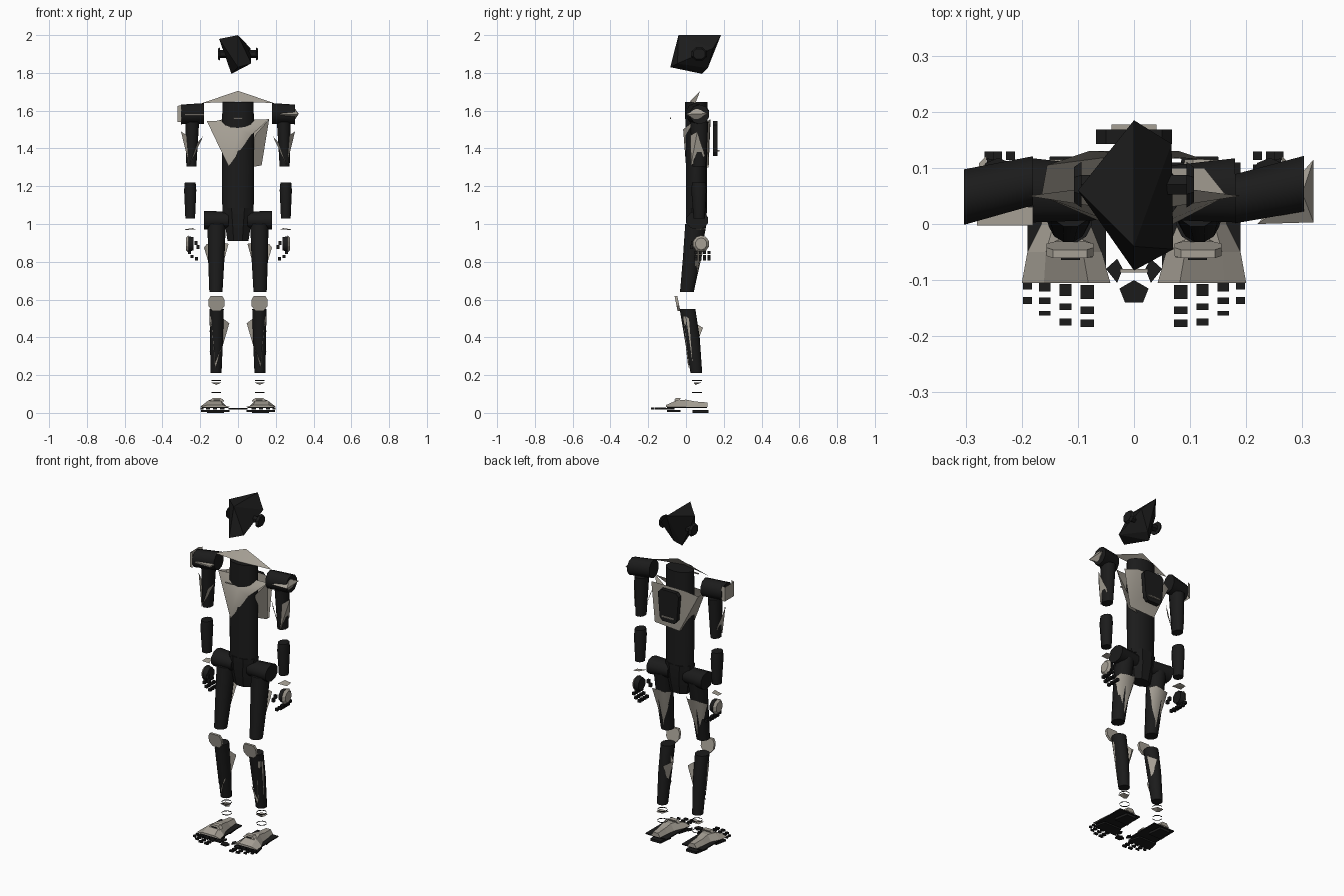
import bpy, bmesh, math
from mathutils import Vector


def material(name, rgb):
    m = bpy.data.materials.new(name)
    m.diffuse_color = (*rgb, 1)
    return m


DARK = material("charcoal", (0.011, 0.011, 0.011))
LIGHT = material("warm_grey", (0.38, 0.35, 0.30))


def finish(name, bm, mat, smooth=0):
    bmesh.ops.recalc_face_normals(bm, faces=bm.faces)
    me = bpy.data.meshes.new(name)
    bm.to_mesh(me)
    bm.free()
    me.materials.append(mat)
    ob = bpy.data.objects.new(name, me)
    bpy.context.collection.objects.link(ob)
    if smooth:
        bpy.ops.object.select_all(action='DESELECT')
        ob.select_set(True)
        bpy.context.view_layer.objects.active = ob
        bpy.ops.object.shade_smooth_by_angle(angle=math.radians(smooth))
    return ob


def tube(name, rings, n, mat, axis='z', smooth=50, caps=True):
    """Loft elliptical rings (x, y, z, r1, r2) along z, x or y."""
    bm = bmesh.new()
    loops = []
    for x, y, z, r1, r2 in rings:
        loop = []
        for i in range(n):
            a = math.tau * (i + 0.5) / n
            u, v = r1 * math.cos(a), r2 * math.sin(a)
            d = {'z': (u, v, 0), 'x': (0, u, v), 'y': (u, 0, v)}[axis]
            loop.append(bm.verts.new(Vector((x, y, z)) + Vector(d)))
        loops.append(loop)
    for a, b in zip(loops, loops[1:]):
        for i in range(n):
            bm.faces.new((a[i], a[(i + 1) % n], b[(i + 1) % n], b[i]))
    if caps:
        bm.faces.new(loops[0])
        bm.faces.new(loops[-1])
    return finish(name, bm, mat, smooth)


def hull(name, pts, mat, smooth=0):
    bm = bmesh.new()
    for p in pts:
        bm.verts.new(p)
    bmesh.ops.convex_hull(bm, input=bm.verts)
    return finish(name, bm, mat, smooth)


def box(name, x, y, z, mat):
    return hull(name, [(a, b, c) for a in x for b in y for c in z], mat)


def sheet(name, pts, faces, mat, smooth=0):
    bm = bmesh.new()
    v = [bm.verts.new(p) for p in pts]
    for f in faces:
        bm.faces.new([v[i] for i in f])
    return finish(name, bm, mat, smooth)


# Head: lopsided faceted block with round ear pods
hull("head", [(0, .185, 2.0), (0, -.04, 2.0), (-.1, .06, 1.98), (.067, .143, 1.93),
              (0, -.083, 1.83), (.07, -.045, 1.85), (-.035, .085, 1.795), (.0, .115, 1.825)], DARK)
for s in (-1, 1):
    tube("ear_stem", [(s * .03, .07, 1.9, .02, .02), (s * .1, .07, 1.9, .02, .02)], 6, DARK, 'x')
    tube("ear_disc", [(s * .094, .07, 1.9, .044, .038), (s * .107, .07, 1.9, .034, .03)], 8, DARK, 'x', 20)

# Torso column and collar plate
tube("torso", [(0, .055, 1.06, .085, .055), (0, .055, 1.3, .088, .056), (0, .055, 1.645, .085, .06)], 14, DARK)
sheet("collar", [(-.19, .05, 1.64), (.19, .05, 1.64), (0, .075, 1.705), (0, .02, 1.648)],
      [(0, 3, 2), (3, 1, 2)], LIGHT, 60)

# Chest shell: folded front, right flank and back plates
sheet("chest_front", [(-.165, .05, 1.545), (.165, .05, 1.555), (-.05, .0, 1.305), (.01, -.015, 1.5), (.07, .0, 1.47)],
      [(0, 2, 3), (0, 3, 1), (3, 2, 4), (3, 4, 1)], LIGHT, 80)
sheet("chest_flank", [(.165, .05, 1.555), (.125, .1, 1.31), (.06, .1, 1.30), (.09, .03, 1.47)],
      [(0, 1, 2, 3)], LIGHT)
sheet("back_plate", [(-.155, .105, 1.53), (-.08, .13, 1.555), (.08, .13, 1.555), (.155, .105, 1.54),
                     (.125, .115, 1.31), (-.04, .12, 1.30)],
      [(0, 1, 5), (1, 2, 4, 5), (2, 3, 4)], LIGHT, 60)
sheet("left_flank", [(-.165, .05, 1.545), (-.155, .105, 1.53), (-.04, .12, 1.30), (-.05, .0, 1.305)],
      [(0, 1, 2, 3)], LIGHT)
box("chest_bar", (-.025, .025), (-.086, -.08), (1.557, 1.563), LIGHT)

# Backpack: chamfered, narrower at the bottom
outline = [(-.05, 1.545), (.05, 1.545), (.068, 1.525), (.056, 1.38), (.04, 1.36),
           (-.04, 1.36), (-.056, 1.38), (-.068, 1.525)]
hull("backpack", [(x, y, z) for x, z in outline for y in (.143, .168)], DARK)
box("backpack_lip", (-.04, .04), (.167, .177), (1.385, 1.392), LIGHT)

# Pelvis
tube("pelvis", [(0, .055, .91, .06, .04), (0, .055, 1.0, .075, .058), (0, .055, 1.085, .09, .06)], 8, DARK, smooth=30)

for s in (-1, 1):
    side = "right" if s > 0 else "left"

    def m(pts):
        return [(s * x, y, z) for x, y, z in pts]

    # Shoulder and hip rods lean the same way on both sides
    iy, oy = (.045, .072) if s > 0 else (.077, .048)
    tube(side + "_shoulder", [(s * .18, iy, 1.585, .046, .055), (s * .303, oy, 1.58, .052, .052)], 10, DARK, 'x')
    tube(side + "_hip", [(s * .05, .055, 1.02, .05, .045), (s * .18, .06, 1.02, .06, .05)], 10, DARK, 'x')
    # Shoulder pad
    if s > 0:
        hull("right_shoulder_pad", [(.22, .0, 1.58), (.32, .003, 1.58), (.32, .115, 1.585),
                                    (.3, .055, 1.613), (.3, .055, 1.55)], LIGHT)
    else:
        sheet("left_shoulder_pad", [(-.3, .0, 1.63), (-.32, .005, 1.625), (-.32, .09, 1.625), (-.3, .095, 1.63),
                                    (-.3, .0, 1.54), (-.32, .005, 1.54), (-.32, .09, 1.54), (-.3, .095, 1.54)],
              [(0, 1, 5, 4), (1, 2, 6, 5), (2, 3, 7, 6)], LIGHT)
        box("left_shoulder_strip", (-.28, -.18), (-.003, .03), (1.575, 1.583), LIGHT)

    # Upper arm, with V-shaped guard
    tube(side + "_upper_arm", [(s * .247, .07, 1.305, .028, .036), (s * .242, .07, 1.54, .038, .048)], 10, DARK)
    sheet(side + "_arm_guard", m([(.302, .06, 1.49), (.272, .024, 1.47), (.258, .026, 1.31), (.215, .022, 1.43),
                                  (.184, .05, 1.465), (.27, .1, 1.36)]),
          [(0, 1, 2), (2, 3, 4), (0, 2, 5)], LIGHT)

    # Forearm and wrist
    tube(side + "_forearm", [(s * .253, .07, 1.03, .027, .03), (s * .253, .068, 1.18, .034, .04),
                             (s * .253, .068, 1.22, .03, .036)], 10, DARK)
    hull(side + "_wrist_plate", m([(.225, .05, .972), (.28, .06, .968), (.28, .1, .972), (.24, .1, .978)]), LIGHT)

    # Hand: palm, outer cover, curled fingers, thumb
    tube(side + "_palm", [(s * .235, .08, .895, .035, .038), (s * .262, .08, .895, .04, .043)], 8, DARK, 'x')
    tube(side + "_hand_cover", [(s * .263, .08, .895, .044, .045), (s * .276, .08, .895, .03, .032)], 10, LIGHT, 'x', 20)
    for f in range(4):
        y = .045 + f * .023
        for x, z in ((.258, .848), (.243, .827), (.22, .814)):
            box(side + "_finger", (s * (x - .008), s * (x + .008)), (y, y + .015), (z - .006, z + .01), DARK)
    for x, y, z in ((.222, .035, .90), (.212, .03, .878)):
        box(side + "_thumb", (s * (x - .008), s * (x + .008)), (y - .008, y + .008), (z - .01, z + .01), DARK)

    # Thigh and rear plate
    tube(side + "_thigh", [(s * .117, .005, .64, .036, .038), (s * .115, .03, .82, .045, .048),
                           (s * .113, .052, 1.0, .05, .058)], 12, DARK)
    sheet(side + "_thigh_plate", m([(.18, .05, .875), (.165, .085, .895), (.075, .1, .9), (.05, .065, .895),
                                    (.115, .045, .66)]),
          [(0, 1, 4), (1, 2, 4), (2, 3, 4)], LIGHT, 60)

    # Knee cap: tilted octagon
    hull(side + "_knee", [(s * (.114 + dx), y + (z - .58) * -.2, z)
                          for dx, z in ((-.03, .62), (.03, .62), (.042, .6), (.042, .565),
                                        (.022, .54), (-.022, .54), (-.042, .565), (-.042, .6))
                          for y in (-.053, -.038)], LIGHT)

    # Shin, front strips and inner calf flap
    tube(side + "_shin", [(s * .116, .055, .21, .03, .032), (s * .114, .032, .4, .036, .042),
                          (s * .113, .008, .55, .039, .043)], 12, DARK)
    sheet(side + "_calf_flap", m([(.08, .03, .5), (.046, .05, .475), (.085, .045, .34), (.09, .09, .45)]),
          [(0, 1, 2), (1, 3, 2)], LIGHT)
    sheet(side + "_shin_strip", m([(.15, -.002, .51), (.143, -.014, .51), (.118, .012, .24), (.124, .016, .26),
                                   (.085, .01, .34), (.09, .0, .34)]),
          [(0, 1, 2, 3), (2, 3, 4, 5)], LIGHT)
    sheet(side + "_shin_side_strip", m([(.154, .0, .51), (.154, .016, .5), (.148, .035, .26)]), [(0, 1, 2)], LIGHT)

    # Ankle rings and cuff
    for z in (.17, .105):
        tube(side + "_ankle_ring", [(s * .115, .058, z, .028, .028), (s * .115, .058, z + .005, .028, .028)],
             8, DARK, caps=False)
    hull(side + "_ankle_cuff", m([(.085, .04, .162), (.145, .04, .162), (.14, .08, .16), (.1, .08, .16),
                                  (.115, .05, .148)]), LIGHT)

    # Foot shell lofted heel to toe as arched sections: y, inner x, outer x, height
    sections = [(.115, .09, .15, .055), (.05, .085, .16, .06), (.0, .078, .165, .07),
                (-.05, .058, .19, .066), (-.105, .042, .2, .042)]
    pts, faces = [], []
    for y, a, b, h in sections:
        w = b - a
        pts += m([(a, y, .032), (a + w * .25, y, h), (b - w * .25, y, h), (b, y, .032)])
    for k in range(len(sections) - 1):
        faces += [(4 * k + j, 4 * k + j + 1, 4 * k + j + 5, 4 * k + j + 4) for j in range(3)]
    sheet(side + "_foot_shell", pts, faces + [(0, 1, 2, 3), (16, 17, 18, 19)], LIGHT)
    hull(side + "_instep_block", m([(.074, -.06, .06), (.15, -.06, .06), (.15, -.035, .064), (.074, -.035, .064),
                                    (.09, -.055, .078), (.134, -.055, .078), (.134, -.028, .078), (.09, -.028, .078)]),
         LIGHT)
    box(side + "_instep_slot", (s * .096, s * .13), (-.064, -.06), (.066, .07), DARK)

    # Soles
    hull(side + "_heel_sole", m([(x, y, z) for x, y in ((.085, .12), (.15, .12), (.165, .035), (.075, .035))
                                 for z in (0, .014)]), DARK)
    hull(side + "_front_sole", m([(x, y, z) for x, y in ((.045, -.1), (.195, -.1), (.18, -.03), (.065, -.03))
                                  for z in (.006, .016)]), DARK)
    box(side + "_mid_sole", (s * .05, s * .19), (-.1, .11), (.026, .032), DARK)

    # Segmented toes
    for x, w, segs in ((.19, .008, ((-.105, -.117), (-.13, -.143))),
                       (.159, .01, ((-.105, -.12), (-.131, -.143), (-.155, -.163))),
                       (.122, .011, ((-.107, -.128), (-.142, -.153), (-.168, -.181))),
                       (.083, .012, ((-.109, -.134), (-.147, -.16), (-.17, -.184)))):
        for y0, y1 in segs:
            box(side + "_toe", (s * (x - w), s * (x + w)), (y0, y1), (.019, .029), DARK)

    # Small plate beside the inner foot
    hull(side + "_inner_plate", m([(x, y, z) for x, y in ((.02, -.08), (.03, -.062), (.05, -.08), (.03, -.105))
                                   for z in (.018, .025)]), DARK)

# Centre plate between the feet
hull("centre_plate", [(x, y, z) for x, y in ((0, -.1), (.026, -.115), (.016, -.14), (-.016, -.14), (-.026, -.115))
                      for z in (.018, .025)], DARK)
